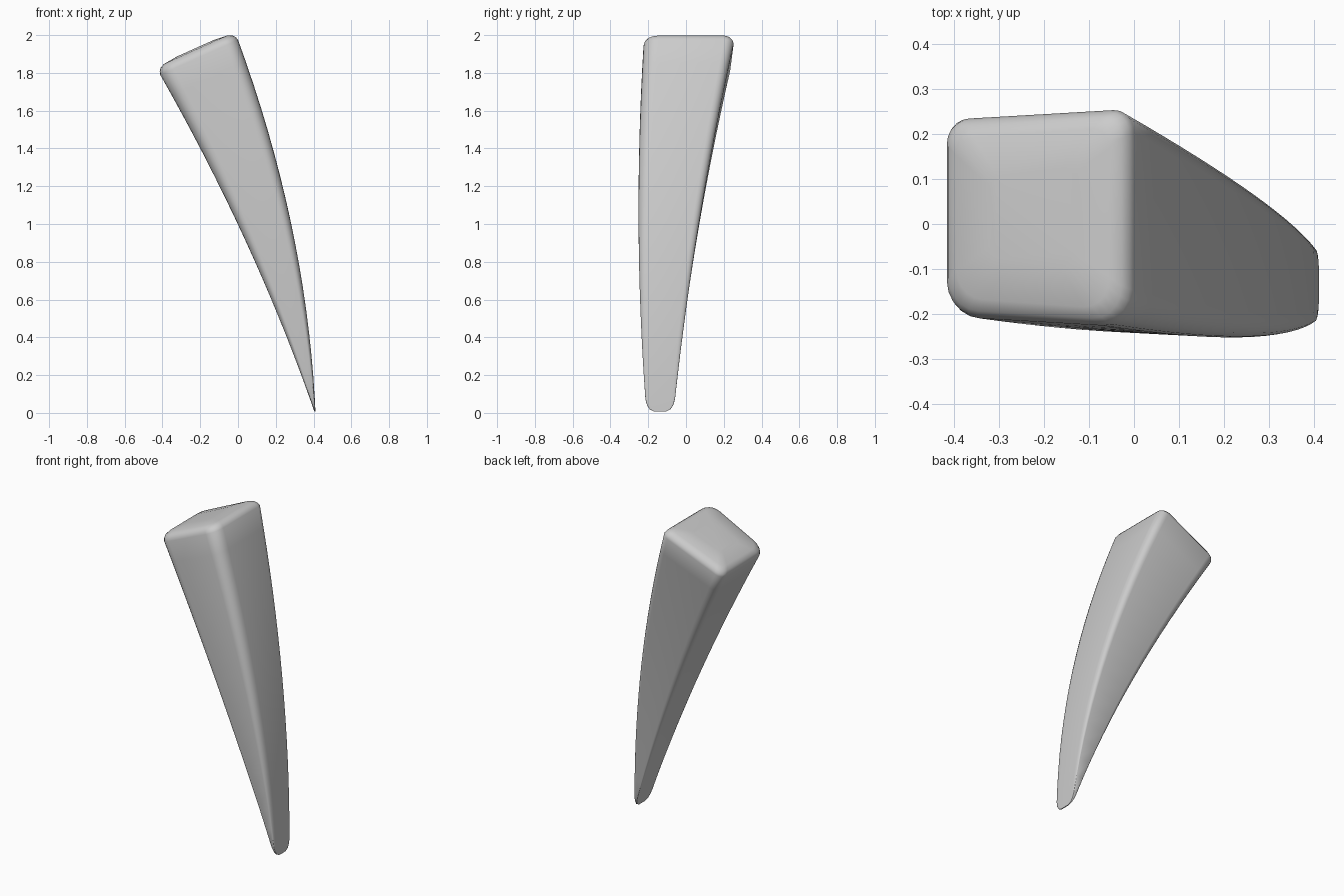
import bpy, bmesh, math
from mathutils import Vector

cube = bpy.data.objects.get("Cube")
if cube:
    bpy.data.objects.remove(cube, do_unlink=True)


def through(a, b, c, t):
    """Smooth curve through a at t=0, b at t=0.5 and c at t=1."""
    return a * (1 - t) * (1 - 2 * t) + b * 4 * t * (1 - t) + c * t * (2 * t - 1)


def rounded_outline(front_radius, back_radius, steps=5):
    """Unit rounded square with separate front and back corner radii."""
    pts = []
    for i, (sx, sy) in enumerate([(1, 1), (-1, 1), (-1, -1), (1, -1)]):
        r = back_radius if sy > 0 else front_radius
        for k in range(steps + 1):
            a = math.radians(90) * (i + k / steps)
            pts.append((sx * (1 - r) + r * math.cos(a), sy * (1 - r) + r * math.sin(a)))
    return pts


OUTLINE = rounded_outline(0.34, 0.22)
Z = Vector((0, 0, 1))
tip = Vector((0.41, 0, 0.008))


def section(t, scale=1.0, lift=0.0, y_scale=None):
    """Points of one tilted cross-section, from tip (0) to wide end (1)."""
    left = through(tip - Vector((0.006, 0, 0)), Vector((0.045, 0, 0.90)), Vector((-0.412, 0, 1.79)), t)
    right = through(tip, Vector((0.285, 0, 0.985)), Vector((0.0, 0, 1.975)), t)
    front = through(-0.21, -0.247, -0.217, t)
    back = through(-0.065, 0.06, 0.243, t)
    mid, half = (left + right) / 2, (right - left) / 2
    normal = Vector((-half.z, 0, half.x)).normalized()
    ys = scale if y_scale is None else y_scale
    pts = []
    for u, v in OUTLINE:
        y = (front + back) / 2 + v * ys * (back - front) / 2
        y += 0.012 * t * u * v
        p = mid + half * u * scale + normal * lift
        pts.append(Vector((p.x, y, p.z)))
    return pts


# Curved tapering body, then the softly domed wide end
rings = []
for t, width in [(0, 0.45), (0.006, 0.75), (0.018, 0.92), (0.035, 1)]:
    rings.append(section(t, 1, 0, width))
rings += [section(0.035 + 0.965 * i / 16) for i in range(1, 17)]
rings += [section(1, s, h) for s, h in [(0.98, 0.016), (0.93, 0.032), (0.82, 0.044), (0.45, 0.052)]]

bm = bmesh.new()
loops = [[bm.verts.new(p) for p in ring] for ring in rings]
count = len(OUTLINE)
for a, b in zip(loops, loops[1:]):
    for i in range(count):
        j = (i + 1) % count
        bm.faces.new((a[i], a[j], b[j], b[i]))
bm.faces.new(loops[0][::-1])
bm.faces.new(loops[-1])
bmesh.ops.recalc_face_normals(bm, faces=bm.faces)

mesh = bpy.data.meshes.new("curved_spike")
bm.to_mesh(mesh)
bm.free()
spike = bpy.data.objects.new("curved_spike", mesh)
bpy.context.collection.objects.link(spike)

# Smooth finish
bpy.context.view_layer.objects.active = spike
spike.select_set(True)
bpy.ops.object.shade_smooth_by_angle(angle=math.radians(50))
